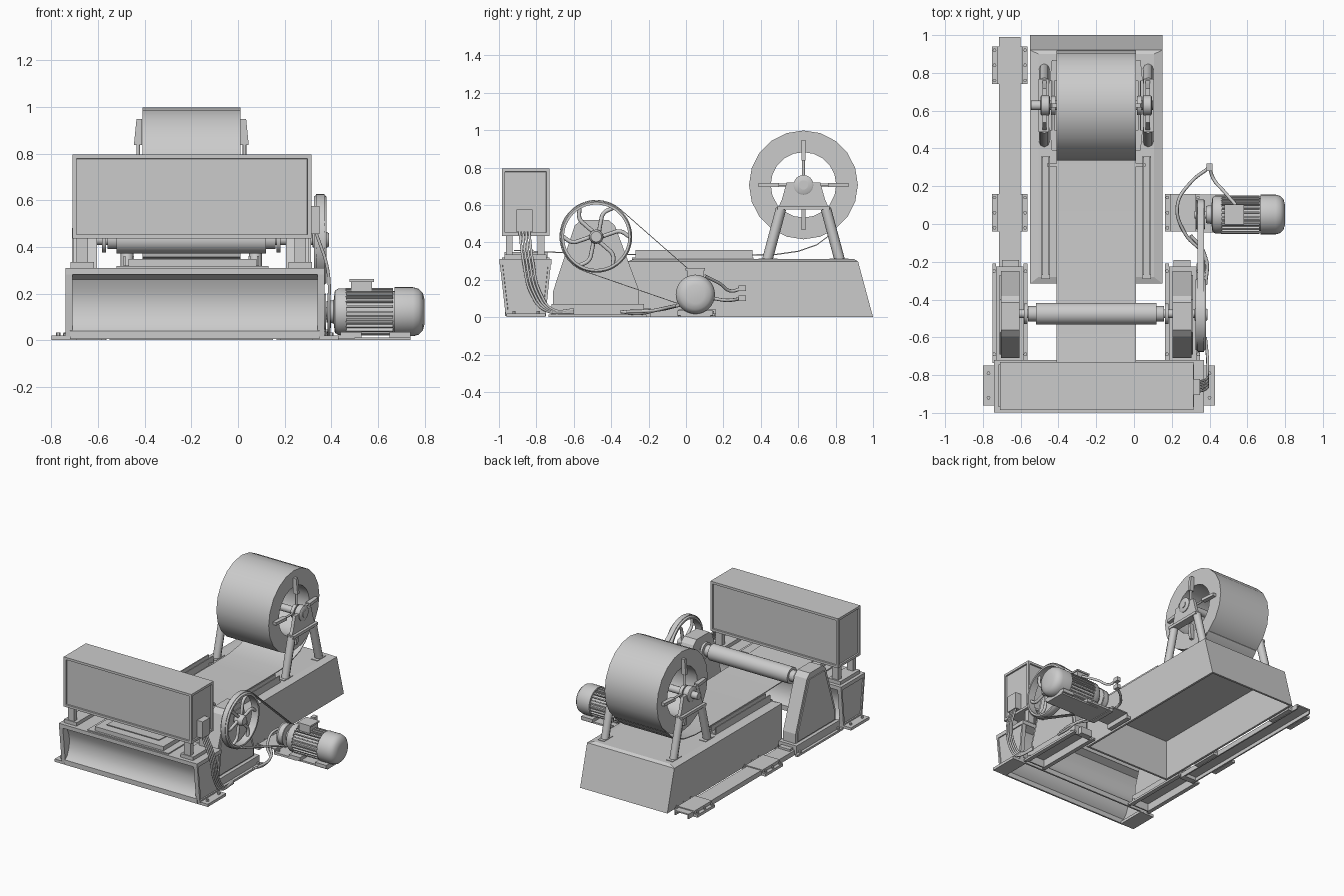
import bpy, bmesh, math
from mathutils import Vector

cube = bpy.data.objects.get("Cube")
if cube:
    bpy.data.objects.remove(cube, do_unlink=True)

grey = bpy.data.materials.new("machine_grey")
grey.use_nodes = True
grey.diffuse_color = (0.6, 0.6, 0.6, 1)
grey.node_tree.nodes["Principled BSDF"].inputs["Base Color"].default_value = (0.6, 0.6, 0.6, 1)
MID = -0.2  # centre plane of the paired parts


def finish(name, bm, smooth=False):
    bmesh.ops.recalc_face_normals(bm, faces=bm.faces)
    me = bpy.data.meshes.new(name)
    bm.to_mesh(me)
    bm.free()
    ob = bpy.data.objects.new(name, me)
    bpy.context.collection.objects.link(ob)
    me.materials.append(grey)
    if smooth:
        bpy.ops.object.select_all(action='DESELECT')
        ob.select_set(True)
        bpy.context.view_layer.objects.active = ob
        bpy.ops.object.shade_smooth_by_angle(angle=math.radians(35))
    return ob


def loft(name, loops, closed=False, smooth=False):
    """Skin matching loops of points; cap the ends unless closed."""
    bm = bmesh.new()
    rings = [[bm.verts.new(p) for p in lp] for lp in loops]
    n = len(rings[0])
    pairs = list(zip(rings, rings[1:])) + ([(rings[-1], rings[0])] if closed else [])
    for a, b in pairs:
        for i in range(n):
            bm.faces.new((a[i], a[(i + 1) % n], b[(i + 1) % n], b[i]))
    if not closed:
        bm.faces.new(rings[0])
        bm.faces.new(rings[-1])
    return finish(name, bm, smooth)


def rect(x0, x1, y0, y1, z):
    return [(x0, y0, z), (x1, y0, z), (x1, y1, z), (x0, y1, z)]


def box(name, x0, x1, y0, y1, z0, z1):
    return loft(name, [rect(x0, x1, y0, y1, z0), rect(x0, x1, y0, y1, z1)])


def prism(name, yz, x0, x1, smooth=False):
    return loft(name, [[(x, y, z) for y, z in yz] for x in (x0, x1)], smooth=smooth)


def lathe(name, prof, y, z, n=32, closed=False):
    """Turn (x, radius) points about an axis along x."""
    angs = [2 * math.pi * i / n for i in range(n)]
    return loft(name, [[(x, y + r * math.cos(a), z + r * math.sin(a)) for a in angs]
                       for x, r in prof], closed, True)


def tube(name, pts, r, curved=True):
    cu = bpy.data.curves.new(name, 'CURVE')
    cu.dimensions = '3D'
    cu.bevel_depth, cu.bevel_resolution, cu.resolution_u = r, 2, 8
    cu.use_fill_caps = True
    sp = cu.splines.new('BEZIER')
    sp.bezier_points.add(len(pts) - 1)
    for bp, p in zip(sp.bezier_points, pts):
        bp.co = p
        bp.handle_left_type = bp.handle_right_type = 'AUTO' if curved else 'VECTOR'
    cu.materials.append(grey)
    ob = bpy.data.objects.new(name, cu)
    bpy.context.collection.objects.link(ob)
    bpy.ops.object.select_all(action='DESELECT')
    ob.select_set(True)
    bpy.context.view_layer.objects.active = ob
    bpy.ops.object.convert(target='MESH')
    bpy.ops.object.shade_smooth_by_angle(angle=math.radians(50))


def bolt(x, y, z, r=0.01, h=0.014):
    loft("bolt", [[(x + r * math.cos(k * math.pi / 3), y + r * math.sin(k * math.pi / 3), zz)
                   for k in range(6)] for zz in (z, z + h)])


def rail_bracket(x, y):
    box("rail_bracket_cap", x - 0.068, x + 0.068, y - 0.1, y + 0.1, 0.034, 0.042)
    for t in (-1, 1):
        a, b, c = x + t * 0.06, x + t * 0.068, x + t * 0.093
        box("rail_bracket_side", a, b, y - 0.1, y + 0.1, 0, 0.036)
        box("rail_bracket_flange", b, c, y - 0.1, y + 0.1, 0, 0.02)
        for dy in (-0.08, 0, 0.08):
            bolt(x + t * 0.081, y + dy, 0.02)


def panel_inset(ob, test, rim, depth):
    bm = bmesh.new()
    bm.from_mesh(ob.data)
    faces = [f for f in bm.faces if test(f.normal)]
    bmesh.ops.inset_individual(bm, faces=faces, thickness=rim)
    bmesh.ops.inset_individual(bm, faces=faces, thickness=0.002, depth=-depth)
    bm.to_mesh(ob.data)
    bm.free()


# Hollow bed, open underneath, with a sloped back and a chamfered top
loft("bed", [rect(-0.535, 0.135, -0.3, 0.9, 0.29), rect(-0.535, 0.135, -0.3, 0.985, 0),
             rect(-0.55, 0.15, -0.315, 1.0, 0), rect(-0.55, 0.15, -0.315, 0.92, 0.297),
             rect(-0.505, 0.105, -0.28, 0.9, 0.31)])

# Continuous sheet running from the drum to the front
path = [(0.79, 0.47), (0.76, 0.435), (0.7, 0.39), (0.6, 0.355), (0.48, 0.338), (0.3, 0.335),
        (-0.3, 0.338), (-0.6, 0.345), (-0.92, 0.36)]
prism("sheet", path + [(y, z - 0.006) for y, z in reversed(path)], -0.41, 0.01, True)
box("sheet_guide_bar", -0.46, 0.06, 0.305, 0.32, 0.315, 0.328)

# Drum, shaft
DY, DZ = 0.628, 0.707
lathe("drum", [(-0.41, 0.291), (0.01, 0.291), (0.01, 0.175), (-0.41, 0.175)], DY, DZ, 20, True)
lathe("drum_shaft", [(-0.545, 0.025), (0.1, 0.025)], DY, DZ, 20)

for s in (-1, 1):
    def X(d):
        return MID + s * d
    # Drum stand, bearing and clamps
    prism("drum_bearing_plate", [(DY - 0.135, 0.585), (DY + 0.135, 0.585), (DY + 0.115, 0.63),
                                 (DY + 0.09, 0.72), (DY - 0.09, 0.72), (DY - 0.115, 0.63)],
          X(0.262), X(0.285))
    box("drum_bearing_shelf", X(0.25), X(0.305), DY - 0.14, DY + 0.14, 0.575, 0.595)
    lathe("drum_bearing", [(X(0.245), 0.045), (X(0.25), 0.053), (X(0.29), 0.053), (X(0.295), 0.045)],
          DY, DZ, 24)
    for t in (-1, 1):
        tube("drum_stand_leg", [(X(0.275), DY + t * 0.195, 0.3), (X(0.275), DY + t * 0.12, 0.58)],
             0.028, False)
        box("drum_stand_foot", X(0.25), X(0.3), DY + t * 0.14, DY + t * 0.24, 0.3, 0.314)
    lathe("clamp_hub", [(X(0.215), 0.05), (X(0.24), 0.05)], DY, DZ, 16)
    for k in range(4):
        d = Vector((0, math.cos(k * math.pi / 2), math.sin(k * math.pi / 2)))
        c = Vector((X(0.228), DY, DZ))
        tube("clamp_rod", [c + d * 0.04, c + d * 0.2], 0.008, False)
        side = Vector((0, -d.z, d.y)) * 0.011
        loft("clamp_pad", [[Vector((X(w), DY, DZ)) + d * r + side * q
                            for w, r in ((0.211, 0.13), (0.246, 0.13), (0.235, 0.24), (0.211, 0.24))]
                           for q in (-1, 1)])
    # Guide rails on the bed
    box("guide_rail_base", X(0.245), X(0.29), -0.29, 0.36, 0.305, 0.32)
    for d in (0.245, 0.282):
        box("guide_rail_web", X(d), X(d + 0.008), -0.27, 0.355, 0.31, 0.36)

    # Roller stand on a hollow base with side flanges
    prism("stand_housing", [(-0.71, 0.06), (-0.25, 0.06), (-0.25, 0.14), (-0.38, 0.49),
                            (-0.415, 0.52), (-0.56, 0.52), (-0.595, 0.49), (-0.71, 0.14)],
          X(0.405), X(0.505))
    prism("stand_cover", [(-0.69, 0.08), (-0.27, 0.08), (-0.27, 0.14), (-0.4, 0.48),
                          (-0.575, 0.48), (-0.69, 0.14)], X(0.505), X(0.512))
    sx0, sx1 = sorted((X(0.385), X(0.53)))
    loft("stand_base", [rect(sx0 + 0.01, sx1 - 0.01, -0.71, -0.235, 0.055),
                        rect(sx0 + 0.01, sx1 - 0.01, -0.71, -0.235, 0),
                        rect(sx0, sx1, -0.72, -0.225, 0), rect(sx0, sx1, -0.72, -0.225, 0.07)])
    for d in (0.365, 0.53):
        box("stand_flange", X(d), X(d + 0.02), -0.735, -0.21, 0, 0.015)
        for y in (-0.69, -0.25):
            bolt(X(d + 0.01), y, 0.015)
    box("stand_joint", X(0.41), X(0.5), -0.225, -0.19, 0, 0.05)
    # Roller collars and stubs
    lathe("roller_collar", [(X(0.365), 0.055), (X(0.382), 0.055)], -0.475, 0.43, 24)
    lathe("roller_stub", [(X(0.31), 0.04), (X(0.36), 0.04)], -0.475, 0.43, 24)

    # Cabinet supports
    cx = MID + s * 0.467
    box("support_foot", cx - 0.05, cx + 0.05, -0.97, -0.745, 0.31, 0.335)
    for y in (-0.945, -0.775):
        box("support_post", cx - 0.025, cx + 0.025, y - 0.018, y + 0.018, 0.33, 0.437)

    # Front beam end plates and feet
    fx = -0.185 + s * 0.555
    ends = prism("beam_end_plate", [(-0.998, 0.31), (-0.72, 0.31), (-0.75, 0.015), (-0.965, 0.015)],
                 fx, fx - s * 0.03)
    panel_inset(ends, lambda n: n.x * s > 0.9, 0.02, 0.008)
    box("beam_foot", fx - s * 0.05, fx + s * 0.06, -0.96, -0.75, 0, 0.02)
    for y in (-0.92, -0.79):
        bolt(fx + s * 0.03, y, 0.02)
    # Concave beam flank with a flanged lip, hollow between the pair
    flank = [(0.139, 0.285), (0.088, 0.26), (0.066, 0.21), (0.058, 0.16), (0.066, 0.11),
             (0.084, 0.065), (0.11, 0.04), (0.11, 0.005)]
    prism("front_beam_flank", [(-0.859 + s * y, z) for y, z in flank] +
          [(-0.859 + s * (y - 0.012), z) for y, z in reversed(flank)], -0.72, 0.35, True)

    # Brackets level with the motor
    rail_bracket(X(0.4575), 0.06)

# Roller and its shaft
lathe("roller", [(-0.52, 0.058), (0.12, 0.058)], -0.475, 0.43)
lathe("roller_shaft", [(-0.63, 0.022), (0.385, 0.022)], -0.475, 0.43, 20)

# Top plate of the beam and the table on it
box("beam_top", -0.74, 0.37, -0.998, -0.72, 0.282, 0.31)
box("table_base", -0.52, 0.13, -0.985, -0.73, 0.305, 0.318)
box("table", -0.47, 0.08, -0.97, -0.74, 0.31, 0.348)

# Cabinet with recessed panels
cabinet = box("cabinet", -0.71, 0.315, -0.985, -0.73, 0.435, 0.795)
panel_inset(cabinet, lambda n: abs(n.z) < 0.5, 0.024, 0.01)
box("switch_box", 0.3, 0.35, -0.905, -0.82, 0.455, 0.575)

# Flywheel
WY, WZ = -0.48, 0.43
lathe("flywheel_rim", [(0.325, 0.172), (0.325, 0.185), (0.335, 0.192), (0.37, 0.192), (0.38, 0.185),
                       (0.38, 0.172)], WY, WZ, 48, True)
lathe("flywheel_hub", [(0.32, 0.03), (0.33, 0.038), (0.375, 0.038), (0.39, 0.028)], WY, WZ, 24)
for k in range(6):
    tube("flywheel_spoke", [(0.352, WY + r * math.cos(k * math.pi / 3 + a),
                             WZ + r * math.sin(k * math.pi / 3 + a))
                            for r, a in ((0.03, 0), (0.08, 0.22), (0.13, 0.22), (0.178, 0))], 0.011)

# Drive belt around flywheel and pulley
MY, MZ = 0.05, 0.122
dist = math.hypot(MY - WY, MZ - WZ)
R, r = 0.193, 0.075
th, ph = math.atan2(MZ - WZ, MY - WY), math.acos((R - r) / dist)


def belt_loop(x, off):
    pts = []
    for cy, cz, rad, a0, a1 in ((WY, WZ, R, th + ph, th + 2 * math.pi - ph), (MY, MZ, r, th - ph, th + ph)):
        for i in range(21):
            a = a0 + (a1 - a0) * i / 20
            pts.append((x, cy + (rad + off) * math.cos(a), cz + (rad + off) * math.sin(a)))
    return pts


loft("drive_belt", [belt_loop(x, off) for x, off in ((0.335, 0), (0.335, 0.004), (0.37, 0.004), (0.37, 0))],
     True, True)
lathe("motor_pulley", [(0.328, 0.08), (0.335, 0.074), (0.37, 0.074), (0.377, 0.08)], MY, MZ)

# Motor with cooling fins, end cap, terminal box and feet
lathe("motor_body", [(0.32, 0.02), (0.38, 0.02), (0.38, 0.045), (0.41, 0.05), (0.415, 0.09), (0.43, 0.1),
                     (0.465, 0.1), (0.465, 0.088), (0.67, 0.088), (0.67, 0.105), (0.75, 0.105),
                     (0.775, 0.098), (0.792, 0.08), (0.8, 0.05)], MY, MZ)
for k in range(26):
    a = 2 * math.pi * k / 26
    d, e = Vector((0, math.cos(a), math.sin(a))), Vector((0, -math.sin(a), math.cos(a))) * 0.004
    c = Vector((0, MY, MZ))
    loft("motor_fin", [[Vector((x, 0, 0)) + c + d * q + e * w
                        for q, w in ((0.08, -1), (0.08, 1), (0.102, 1), (0.102, -1))] for x in (0.46, 0.665)])
box("terminal_box", 0.485, 0.575, 0.005, 0.095, 0.2, 0.25)
box("terminal_lid", 0.478, 0.582, -0.002, 0.102, 0.25, 0.262)
box("motor_base", 0.34, 0.5, -0.045, 0.155, 0.005, 0.02)
for x in (0.44, 0.65):
    box("motor_foot", x, x + 0.09, MY - 0.095, MY + 0.095, 0.01, 0.035)
box("motor_sole", 0.43, 0.74, MY - 0.08, MY + 0.08, 0, 0.012)

# Channel rail and its rear bracket
for x0, x1, z0, z1 in ((-0.715, -0.705, 0, 0.035), (-0.61, -0.6, 0, 0.035), (-0.715, -0.6, 0.026, 0.035)):
    box("side_rail", x0, x1, -0.23, 0.99, z0, z1)
rail_bracket(MID - 0.4575, 0.84)

# Cables
for k in range(4):
    y = -0.89 + k * 0.017
    tube("switch_cable", [(0.335, y, 0.46), (0.385, y + 0.02, 0.3), (0.39, y + 0.06, 0.13),
                          (0.39, y + 0.13, 0.04), (0.38, -0.6, 0.022 + 0.006 * k)], 0.007)
tube("floor_cable", [(0.37, -0.35, 0.03), (0.38, -0.25, 0.02), (0.37, -0.15, 0.04), (0.3, -0.06, 0.06)], 0.009)
tube("upper_cable", [(0.54, 0.1, 0.22), (0.47, 0.18, 0.18), (0.42, 0.24, 0.14), (0.4, 0.3, 0.155)], 0.009)
tube("lower_cable", [(0.4, 0.3, 0.1), (0.3, 0.22, 0.09), (0.23, 0.1, 0.1), (0.27, -0.05, 0.06),
                     (0.38, -0.18, 0.035), (0.38, -0.32, 0.03)], 0.009)
for z in (0.1, 0.155):
    box("cable_plug", 0.385, 0.415, 0.28, 0.32, z - 0.015, z + 0.015)
